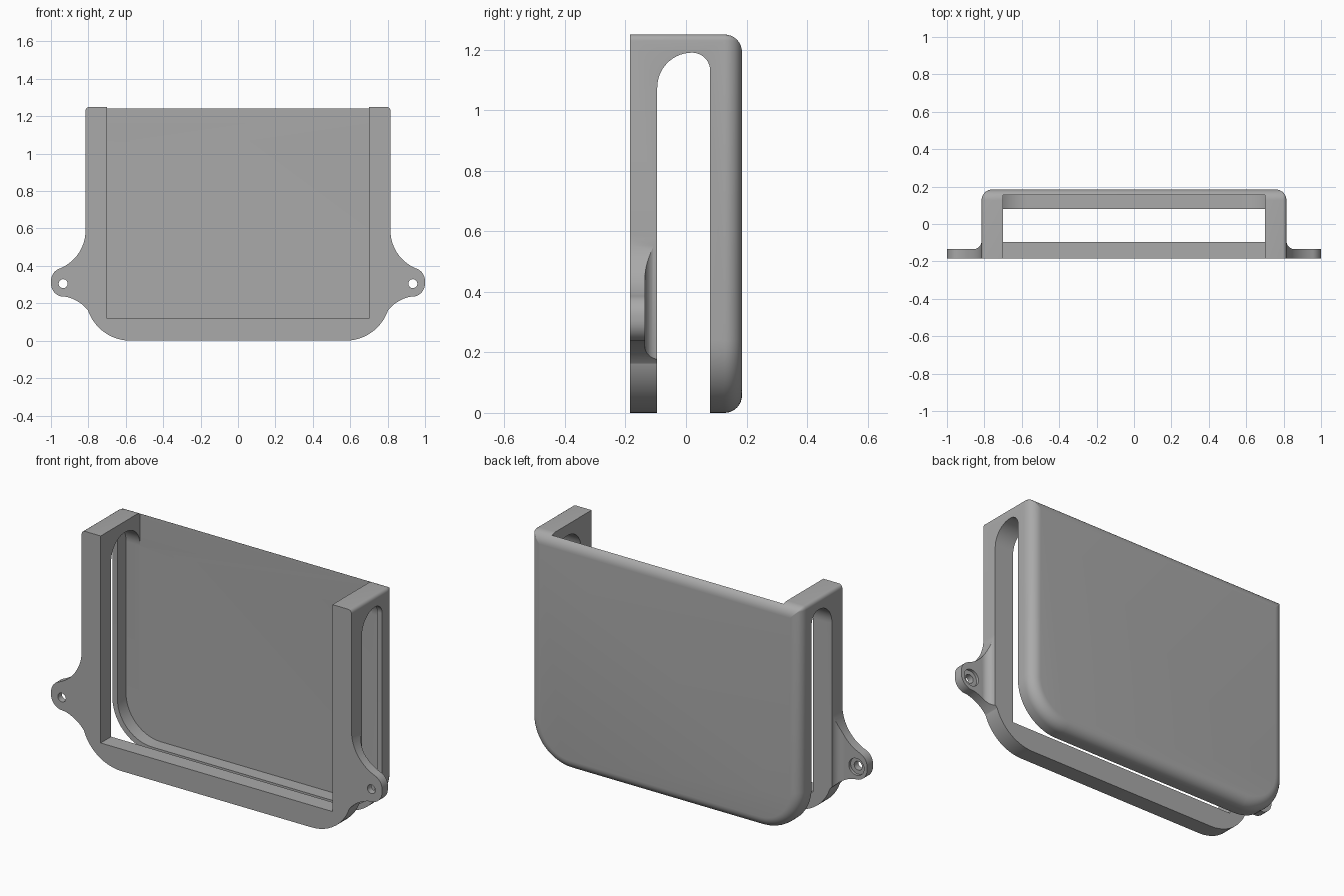
import bpy, bmesh
from math import sin, cos, radians

if "Cube" in bpy.data.objects:
    bpy.data.objects.remove(bpy.data.objects["Cube"])

grey = bpy.data.materials.new("matte grey")
grey.use_nodes = True
colour = (0.4, 0.4, 0.4, 1)
grey.diffuse_color = colour
grey.node_tree.nodes["Principled BSDF"].inputs["Base Color"].default_value = colour


def arc(cx, cy, rx, ry, a0, a1, n=14):
    """Points of an elliptical arc, angles in degrees."""
    steps = [radians(a0 + (a1 - a0) * i / n) for i in range(n + 1)]
    return [(cx + rx * cos(a), cy + ry * sin(a)) for a in steps]


def loft(name, axis, layers):
    """Closed solid through outlines of equal point count, each at a depth."""
    place = {"x": lambda u, v, d: (d, u, v),
             "y": lambda u, v, d: (u, d, v),
             "z": lambda u, v, d: (u, v, d)}[axis]
    bm = bmesh.new()
    rings = [[bm.verts.new(place(u, v, d)) for u, v in outline] for outline, d in layers]
    bm.faces.new(rings[0])
    bm.faces.new(rings[-1])
    for near, far in zip(rings, rings[1:]):
        for i in range(len(near)):
            j = (i + 1) % len(near)
            bm.faces.new((near[i], near[j], far[j], far[i]))
    bmesh.ops.recalc_face_normals(bm, faces=bm.faces)
    mesh = bpy.data.meshes.new(name)
    bm.to_mesh(mesh)
    bm.free()
    mesh.materials.append(grey)
    obj = bpy.data.objects.new(name, mesh)
    bpy.context.collection.objects.link(obj)
    return obj


def prism(name, outline, axis, lo, hi):
    return loft(name, axis, [(outline, lo), (outline, hi)])


def combine(target, tool, operation):
    """Apply a boolean and discard the tool."""
    mod = target.modifiers.new("cut", "BOOLEAN")
    mod.operation, mod.solver, mod.object = operation, "EXACT", tool
    bpy.context.view_layer.objects.active = target
    bpy.ops.object.modifier_apply(modifier=mod.name)
    bpy.data.objects.remove(tool)


def box(x, z0, z1):
    return [(-x, z0), (x, z0), (x, z1), (-x, z1)]


def tray(x, z0, z1, r, top_r):
    """Outline with large bottom corners and small top corners."""
    half = (arc(x - r, z0 + r, r, r, -90, 0)
            + arc(x - top_r, z1 - top_r, top_r, top_r, 0, 90, 4))
    return half + [(-u, v) for u, v in reversed(half)]


# Main holder, its outline shrinking along a quarter circle to round the back
def holder_outline(inset):
    return tray(0.815 - inset, inset, 1.25 - inset, 0.24 - inset, max(0.02 - inset, 0.002))


fillet = 0.058
holder = loft("holder", "y", [(holder_outline(0), -0.185)] + [
    (holder_outline(fillet - u), v)
    for u, v in arc(0, 0.185 - fillet, fillet, fillet, 0, 90, 8)])

# Open front window
combine(holder, prism("window", box(0.7, 0.12, 1.4), "y", -0.3, 0.155), "DIFFERENCE")

# Pocket behind the front frame, leaving a thin back shell
pocket = prism("pocket", tray(0.785, 0.03, 1.35, 0.21, 0.02), "y", -0.095, 0.155)
pocket_arch = ([(-0.095, -0.2), (0.155, -0.2)]
               + arc(0.03, 1.07, 0.125, 0.12, 0, 180, 24))
combine(pocket, prism("pocket_arch", pocket_arch, "x", -0.9, 0.9), "INTERSECT")
combine(holder, pocket, "DIFFERENCE")

# Slot running around both sides and the bottom
slot = ([(-0.095, -0.2), (0.08, -0.2)] + arc(0.02, 1.13, 0.06, 0.06, 0, 90)
        + arc(0.02, 1.075, 0.115, 0.115, 90, 180)[1:])
combine(holder, prism("slot", slot, "x", -1.2, 1.2), "DIFFERENCE")

# Mounting ears with coved roots and countersunk screw holes
ear_outline = ([(0.72, 0.135)]
               + arc(0.965, 0.03, 0.21, 0.21, 150, 103)
               + arc(0.93, 0.305, 0.07, 0.07, -75, 0, 8)
               + arc(0.93, 0.32, 0.07, 0.07, 0, 75, 8)
               + arc(1.035, 0.59, 0.22, 0.22, 244, 180)
               + [(0.72, 0.59)])
cove = arc(0.86, -0.09, 0.045, 0.045, 180, 270, 8) + [(1.2, -0.135), (1.2, 0.1), (0.815, 0.1)]


def flip(points, side):
    return [(side * u, v) for u, v in points]


for side in (-1, 1):
    ear = prism("ear", flip(ear_outline, side), "y", -0.185, -0.095)
    combine(ear, prism("cove", flip(cove, side), "z", -0.2, 0.9), "DIFFERENCE")
    for radius, start in ((0.024, -0.3), (0.046, -0.15)):
        circle = arc(0.935, 0.305, radius, radius, 0, 345, 23)
        combine(ear, prism("hole", flip(circle, side), "y", start, -0.1), "DIFFERENCE")
    combine(holder, ear, "UNION")

# Smooth the fillets and keep the crisp edges
holder.data.shade_smooth()
holder.data.set_sharp_from_angle(angle=radians(30))
